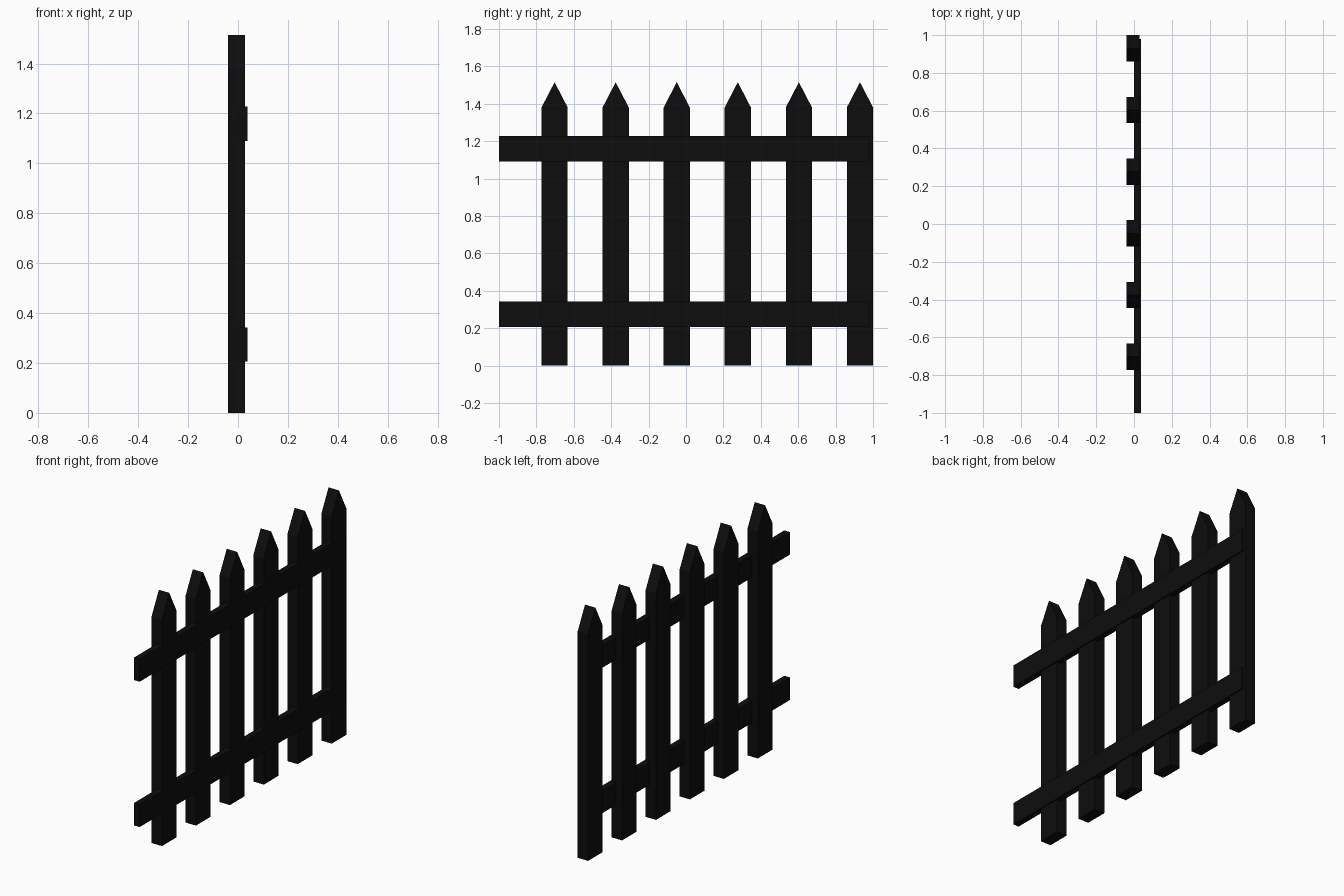
import bpy
import bmesh

old = bpy.data.objects.get("Cube")
if old:
    bpy.data.objects.remove(old, do_unlink=True)

# Single dark paint
paint = bpy.data.materials.new("black_paint")
paint.use_nodes = True
colour = (0.004, 0.004, 0.004, 1)
paint.diffuse_color = colour
paint.node_tree.nodes["Principled BSDF"].inputs["Base Color"].default_value = colour


def board(name, profile, x0, x1):
    """Extrude a (y, z) outline from x0 to x1."""
    bm = bmesh.new()
    face = bm.faces.new([bm.verts.new((x0, y, z)) for y, z in profile])
    ext = bmesh.ops.extrude_face_region(bm, geom=[face])
    verts = [g for g in ext["geom"] if isinstance(g, bmesh.types.BMVert)]
    bmesh.ops.translate(bm, verts=verts, vec=(x1 - x0, 0, 0))
    bmesh.ops.recalc_face_normals(bm, faces=bm.faces[:])
    mesh = bpy.data.meshes.new(name)
    bm.to_mesh(mesh)
    bm.free()
    mesh.materials.append(paint)
    obj = bpy.data.objects.new(name, mesh)
    bpy.context.collection.objects.link(obj)
    return obj


# Pointed pickets
HALF, SHOULDER, PEAK = 0.07, 1.38, 1.515
SPACING, LAST = 0.3265, 0.93
for i in range(6):
    y = LAST - i * SPACING
    outline = [(y - HALF, 0), (y + HALF, 0), (y + HALF, SHOULDER),
               (y, PEAK), (y - HALF, SHOULDER)]
    board(f"picket_{i + 1}", outline, -0.041, 0.029)

# Horizontal rails, let into the pickets
for name, z in (("lower_rail", 0.205), ("upper_rail", 1.09)):
    top = z + 0.137
    board(name, [(-1, z), (0.98, z), (0.98, top), (-1, top)], 0.0, 0.038)
